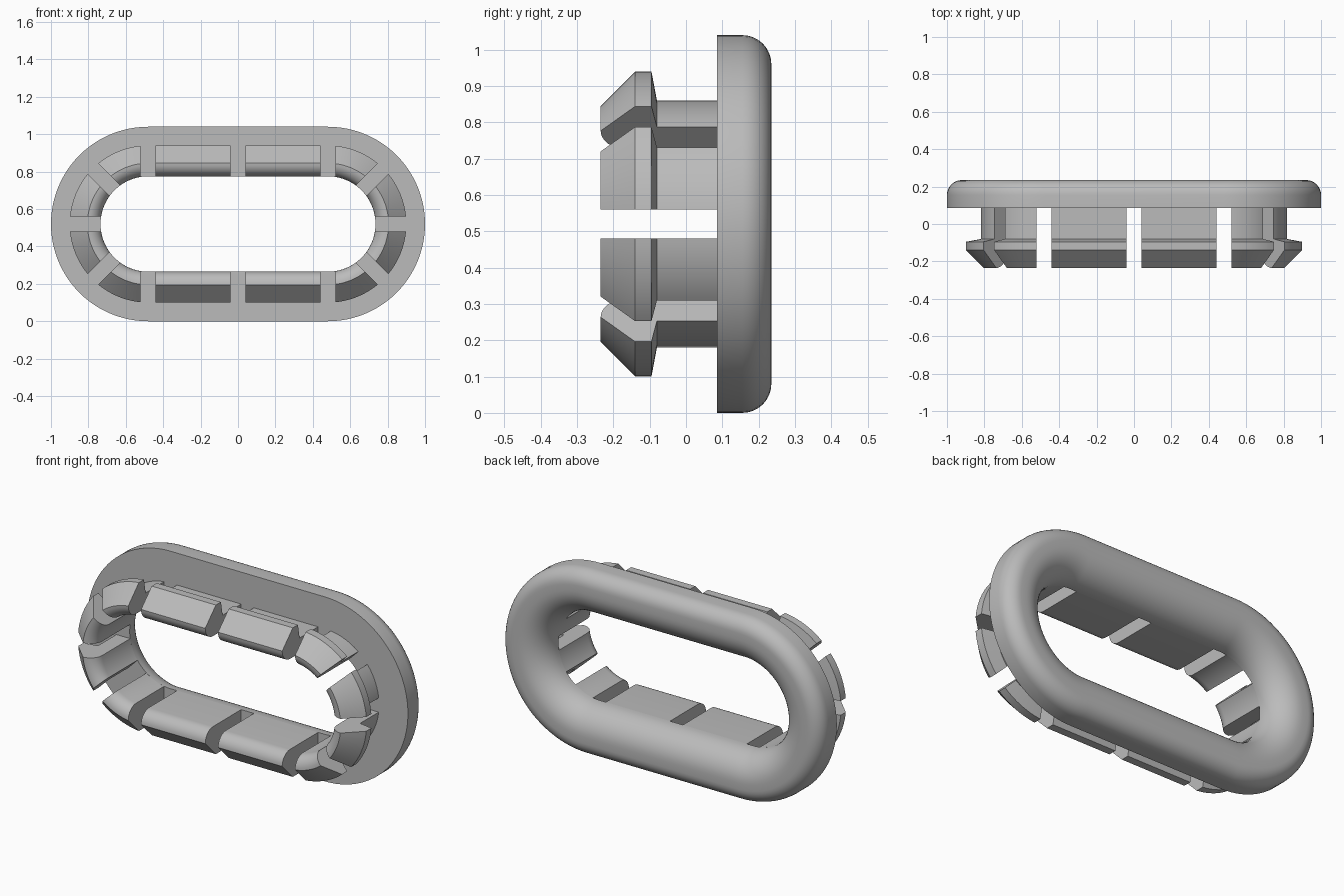
import bpy, bmesh, math

if "Cube" in bpy.data.objects:
    bpy.data.objects.remove(bpy.data.objects["Cube"])

CX, CZ = 0.48, 0.52      # half straight length, centre height
GAP = 0.04               # half width of the slots between clips
Y_JOIN = 0.085           # plane where clips meet the flange
R_IN = 0.255             # radius of the opening

mat = bpy.data.materials.new("light grey plastic")
mat.diffuse_color = (0.5, 0.5, 0.5, 1)
mat.use_nodes = True
mat.node_tree.nodes["Principled BSDF"].inputs["Base Color"].default_value = mat.diffuse_color


def arc(cr, cy, rad, a0, a1, n):
    """Points (radius, y) of a profile arc, angles in degrees."""
    return [(cr + rad * math.cos(math.radians(a0 + (a1 - a0) * i / n)),
             cy + rad * math.sin(math.radians(a0 + (a1 - a0) * i / n))) for i in range(n + 1)]


def loft(name, rings, loop, closed_profile=True):
    """Skin a list of rings; loop joins last ring to first, otherwise ends are capped."""
    bm = bmesh.new()
    vs = [[bm.verts.new(p) for p in ring] for ring in rings]
    n, m = len(vs), len(vs[0])
    for i in range(n if loop else n - 1):
        a, b = vs[i], vs[(i + 1) % n]
        for j in range(m if closed_profile else m - 1):
            k = (j + 1) % m
            bm.faces.new((a[j], a[k], b[k], b[j]))
    if not loop:
        bm.faces.new(vs[0])
        bm.faces.new(vs[-1][::-1])
    bmesh.ops.recalc_face_normals(bm, faces=bm.faces)
    me = bpy.data.meshes.new(name)
    bm.to_mesh(me)
    bm.free()
    me.materials.append(mat)
    ob = bpy.data.objects.new(name, me)
    bpy.context.collection.objects.link(ob)
    bpy.ops.object.select_all(action='DESELECT')
    ob.select_set(True)
    bpy.context.view_layer.objects.active = ob
    bpy.ops.object.shade_smooth_by_angle(angle=math.radians(25))
    return ob


# Flange: rounded rim swept round the oval
rim = [(R_IN, Y_JOIN), (0.52, Y_JOIN)]
rim += arc(0.44, 0.155, 0.08, 0, 90, 8)
rim += arc(R_IN + 0.15, Y_JOIN, 0.15, 90, 180, 12)[:-1]
rings = []
for side, start in ((1, -90), (-1, 90)):
    for i in range(49):
        t = math.radians(start + 180 * i / 48)
        rings.append([(side * CX + r * math.cos(t), y, CZ + r * math.sin(t)) for r, y in rim])
loft("flange", rings, True)

# Clip cross-section: stem, barb, slanted lead-in, rounded inner lip
barb = [(0.34, Y_JOIN), (0.34, -0.08), (0.42, -0.095), (0.42, -0.14), (0.325, -0.235)]
barb += arc(R_IN + 0.07, -0.165, 0.07, 270, 180, 8)[1:]
barb.append((R_IN, Y_JOIN))

# Straight clips along the top and bottom
for up, vert in ((1, "top"), (-1, "bottom")):
    for side, hor in ((1, "right"), (-1, "left")):
        rings = [[(side * x, y, CZ + up * r) for r, y in barb] for x in (GAP, CX - GAP)]
        loft(f"straight_clip_{vert}_{hor}", rings, False, False)

# Curved clips: eight 45 degree pieces, ends kept parallel to the slots
for k in range(8):
    side = 1 if k in (0, 1, 6, 7) else -1
    rings = []
    for i in range(13):
        ring = []
        for r, y in barb:
            inset = math.asin(GAP / r)
            t = k * math.pi / 4 + inset + (math.pi / 4 - 2 * inset) * i / 12
            ring.append((side * CX + r * math.cos(t), y, CZ + r * math.sin(t)))
        rings.append(ring)
    loft(f"curved_clip_{k + 1}", rings, False, False)
